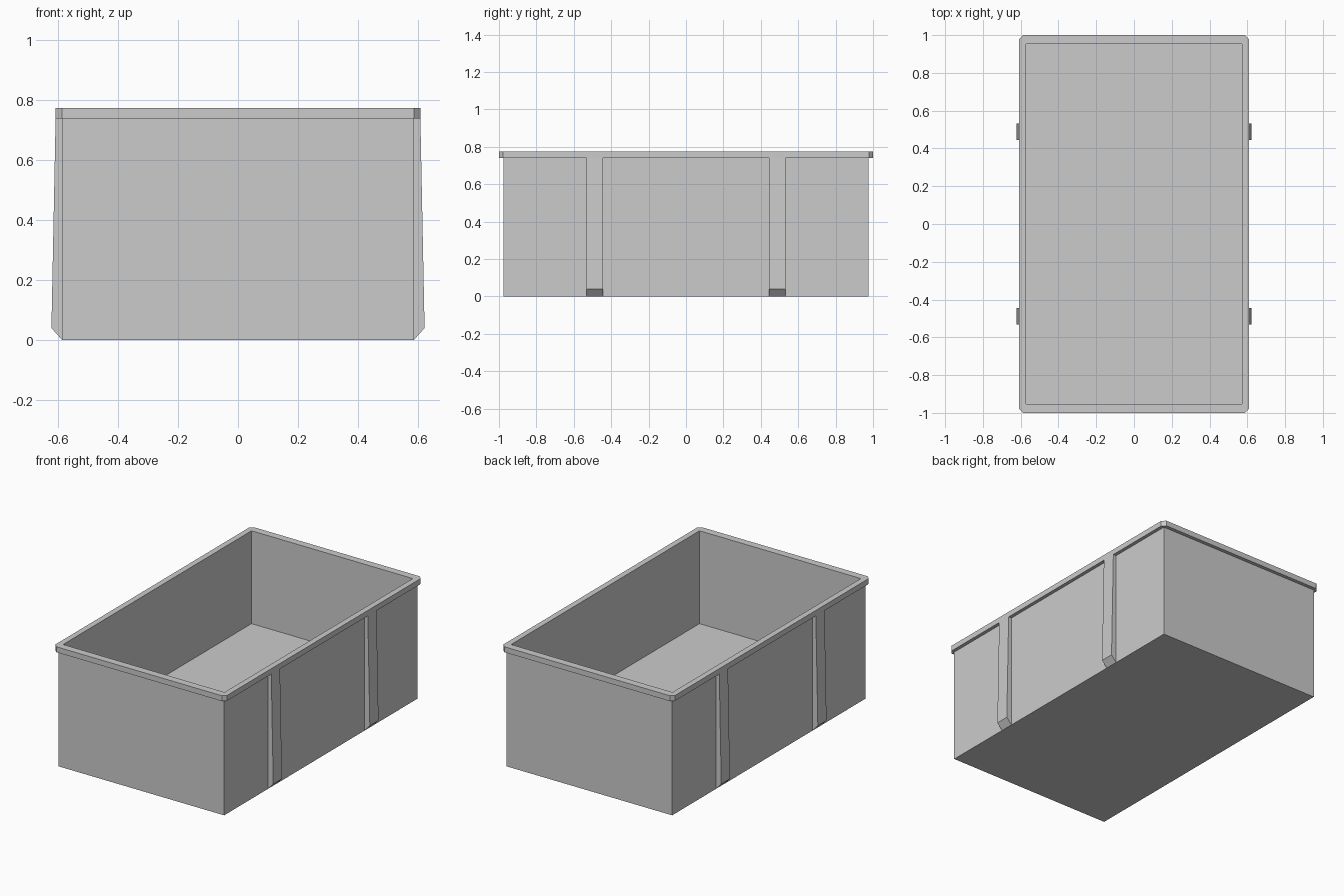
import bpy, bmesh

if "Cube" in bpy.data.objects:
    bpy.data.objects.remove(bpy.data.objects["Cube"])


def make_object(name, bm):
    bmesh.ops.recalc_face_normals(bm, faces=bm.faces[:])
    mesh = bpy.data.meshes.new(name)
    bm.to_mesh(mesh)
    bm.free()
    obj = bpy.data.objects.new(name, mesh)
    bpy.context.collection.objects.link(obj)
    return obj


def ring(bm, x, y, z, c=0.0):
    """Rectangle of half size x, y with corners cut by c."""
    pts = [(x - c, -y), (x, -y + c), (x, y - c), (x - c, y),
           (-x + c, y), (-x, y - c), (-x, -y + c), (-x + c, -y)]
    return [bm.verts.new((px, py, z)) for px, py in pts]


# Open tub: outer wall, overhanging rim with cut corners, inner wall, raised floor
RIM_X, RIM_LOW, RIM_TOP = 0.608, 0.739, 0.774
BODY_X, BODY_Y = 0.586, 0.977
bm = bmesh.new()
rings = [ring(bm, *r) for r in [
    (BODY_X, BODY_Y, 0.0),
    (BODY_X, BODY_Y, RIM_LOW),
    (RIM_X, 1.0, RIM_LOW, 0.022),
    (RIM_X, 1.0, RIM_TOP, 0.022),
    (0.571, 0.952, RIM_TOP),
    (0.571, 0.952, 0.18),
]]
for a, b in zip(rings, rings[1:]):
    for i in range(8):
        j = (i + 1) % 8
        bm.faces.new((a[i], a[j], b[j], b[i]))
bm.faces.new(rings[0])
bm.faces.new(rings[-1])
bmesh.ops.remove_doubles(bm, verts=bm.verts[:], dist=1e-5)
make_object("tub", bm)

# Tapered side ribs, two per long side
profile = [(BODY_X - 0.005, 0.0), (BODY_X, 0.0), (0.622, 0.04),
           (RIM_X, RIM_LOW), (BODY_X - 0.005, RIM_LOW)]
for side, sx in (("right", 1), ("left", -1)):
    for place, cy in (("front", -0.488), ("back", 0.488)):
        bm = bmesh.new()
        face = bm.faces.new([bm.verts.new((sx * x, cy - 0.044, z)) for x, z in profile])
        ext = bmesh.ops.extrude_face_region(bm, geom=[face], use_keep_orig=True)
        moved = [v for v in ext["geom"] if isinstance(v, bmesh.types.BMVert)]
        bmesh.ops.translate(bm, verts=moved, vec=(0, 0.088, 0))
        make_object(f"{side}_{place}_rib", bm)
